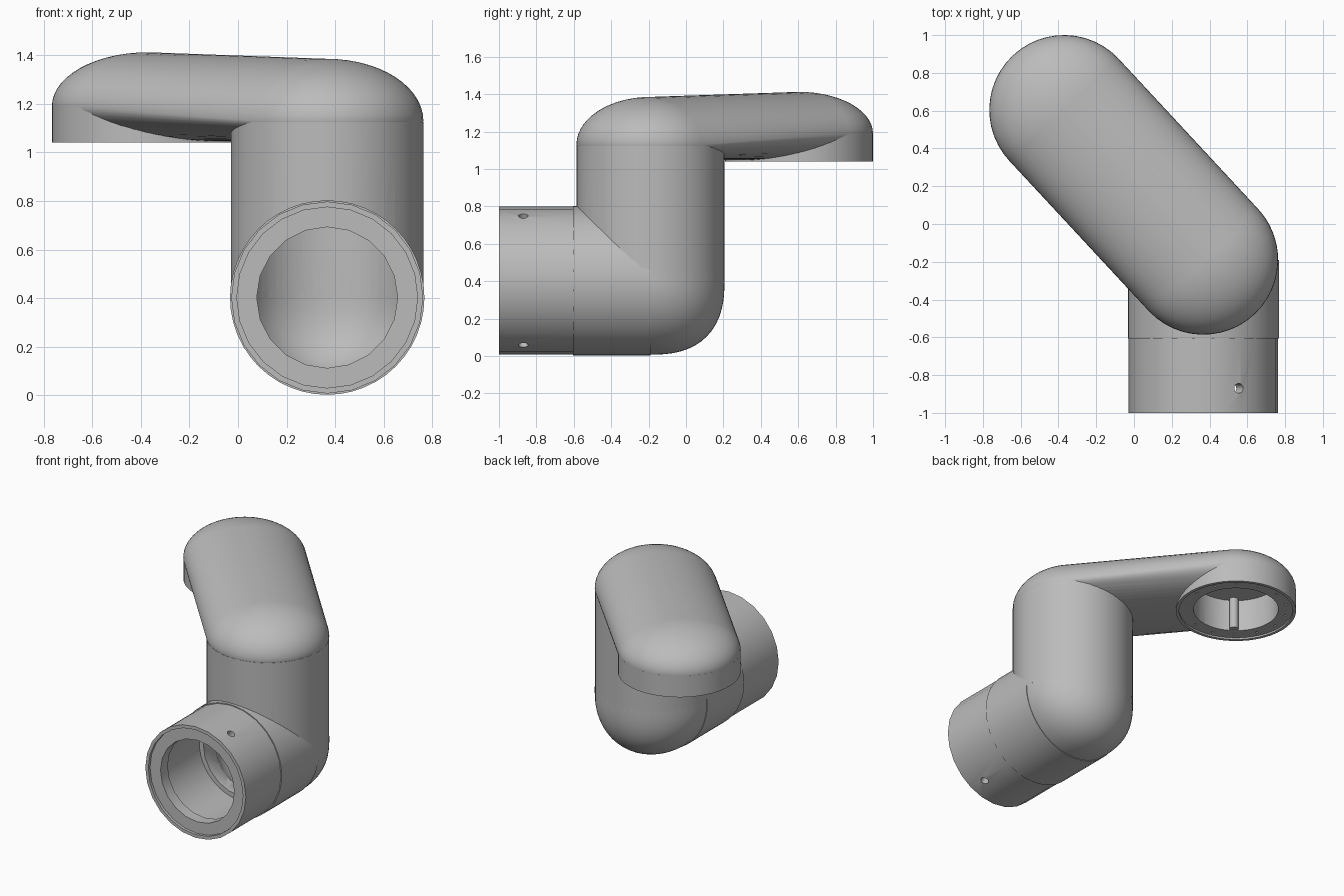
import bpy, bmesh
from math import sin, cos, pi, atan2, radians
from mathutils import Vector, Matrix

cube = bpy.data.objects.get("Cube")
if cube:
    bpy.data.objects.remove(cube)

R = 0.396                              # main tube radius
COLUMN = Vector((0.367, -0.19, 0))     # axis of the upright column
CAP = Vector((-0.37, 0.604, 0))        # axis of the joint at the arm end
TUBE_Z = 0.403                         # height of the lower tube axis

grey = bpy.data.materials.new("light_grey")
grey.use_nodes = True
colour = (0.5, 0.5, 0.5, 1)
grey.diffuse_color = colour
grey.node_tree.nodes["Principled BSDF"].inputs["Base Color"].default_value = colour


def finish(name, bm):
    bmesh.ops.recalc_face_normals(bm, faces=bm.faces)
    mesh = bpy.data.meshes.new(name)
    bm.to_mesh(mesh)
    bm.free()
    mesh.materials.append(grey)
    obj = bpy.data.objects.new(name, mesh)
    bpy.context.collection.objects.link(obj)
    return obj


def add_rod(bm, start, end, r, sides=48):
    """Closed cylinder between two points."""
    start, end = Vector(start), Vector(end)
    axis = end - start
    turn = Vector((0, 0, 1)).rotation_difference(axis).to_matrix().to_4x4()
    bmesh.ops.create_cone(bm, cap_ends=True, segments=sides, radius1=r, radius2=r,
                          depth=axis.length,
                          matrix=Matrix.Translation((start + end) / 2) @ turn)


def rod(name, start, end, r, sides=48):
    bm = bmesh.new()
    add_rod(bm, start, end, r, sides)
    return finish(name, bm)


def upright(name, axis, z0, z1, r, sides=48):
    return rod(name, axis + Vector((0, 0, z0)), axis + Vector((0, 0, z1)), r, sides)


def along_tube(name, y0, y1, r, sides=48):
    return rod(name, (COLUMN.x, y0, TUBE_Z), (COLUMN.x, y1, TUBE_Z), r, sides)


def elbow_solid(name, r, power=2.5):
    """Ball squared off in the side profile, tangent to column and tube."""
    bm = bmesh.new()
    bmesh.ops.create_uvsphere(bm, u_segments=64, v_segments=32, radius=r,
                              matrix=Matrix.Rotation(pi / 2, 4, 'Y'))
    for v in bm.verts:
        a = atan2(v.co.z, v.co.y)
        f = (abs(cos(a)) ** power + abs(sin(a)) ** power) ** (-1 / power)
        v.co = Vector((v.co.x, v.co.y * f, v.co.z * f)) + COLUMN + Vector((0, 0, TUBE_Z))
    return finish(name, bm)


def arm_solid(name):
    """Stadium outline, rounded above and below, slightly lower at the column."""
    bm = bmesh.new()
    d = CAP - COLUMN
    heading = atan2(d.y, d.x)
    half, levels, bottom = 24, 28, 1.047
    rings = []
    for k in range(levels + 1):
        t = -pi / 2 + pi * k / levels
        r = max(R * cos(t), 0.002)
        ring = []
        for centre, top, base, turn in ((CAP, 1.412, 1.19, 0), (COLUMN, 1.385, 1.13, pi)):
            z = base + sin(t) * ((top - base) if t > 0 else (base - bottom))
            for i in range(half + 1):
                a = heading + turn - pi / 2 + pi * i / half
                ring.append(bm.verts.new((centre.x + r * cos(a), centre.y + r * sin(a), z)))
        rings.append(ring)
    for low, high in zip(rings, rings[1:]):
        for i in range(len(low)):
            j = (i + 1) % len(low)
            bm.faces.new((low[i], low[j], high[j], high[i]))
    bm.faces.new(rings[0])
    bm.faces.new(rings[-1])
    return finish(name, bm)


def cut(obj, cutters):
    bpy.context.view_layer.objects.active = obj
    for c in cutters:
        m = obj.modifiers.new("cut", 'BOOLEAN')
        m.operation, m.solver, m.object = 'DIFFERENCE', 'EXACT', c
        bpy.ops.object.modifier_apply(modifier=m.name)


# Solid parts
column = upright("column", COLUMN, TUBE_Z, 1.125, R)
elbow = elbow_solid("elbow", R)
collar = along_tube("tube_collar", -0.605, COLUMN.y, 0.4)
sleeve = along_tube("tube_sleeve", -1.0, -0.6, 0.395, 24)
arm = arm_solid("arm")
cap = upright("joint_ring", CAP, 1.04, 1.19, R)

# Hollow interior of tube and column
bore = along_tube("bore_cutter", -1.1, COLUMN.y, 0.29, 20)
chamber = along_tube("chamber_cutter", -0.9, -0.5, 0.32)
rim = along_tube("rim_cutter", -1.1, -0.98, 0.372, 24)
well = upright("column_cutter", COLUMN, TUBE_Z, 1.1, 0.34)
hollow = elbow_solid("elbow_cutter", 0.34)

# Two screw holes in the sleeve, above and below
bm = bmesh.new()
for side in (1, -1):
    out = Vector((cos(radians(61.5)), 0, side * sin(radians(61.5))))
    mid = Vector((COLUMN.x, -0.87, TUBE_Z))
    add_rod(bm, mid + out * 0.25, mid + out * 0.5, 0.026, 16)
side_holes = finish("side_hole_cutter", bm)

# Joint opening, recessed face and ring of bolt holes
socket = upright("socket_cutter", CAP, 0.9, 1.28, 0.28)
recess = upright("recess_cutter", CAP, 0.9, 1.052, 0.375)
bm = bmesh.new()
for i in range(14):
    a = 2 * pi * i / 14
    p = CAP + Vector((cos(a), sin(a), 0)) * 0.335
    add_rod(bm, p + Vector((0, 0, 1.0)), p + Vector((0, 0, 1.09)), 0.009, 10)
bolt_holes = finish("bolt_hole_cutter", bm)

cut(column, (bore, well, hollow))
cut(elbow, (bore, well, hollow))
cut(collar, (bore, chamber, well, hollow))
cut(sleeve, (bore, chamber, rim, side_holes))
cut(arm, (well, socket, recess))
cut(cap, (socket, recess, bolt_holes))
for c in (bore, chamber, rim, well, hollow, side_holes, socket, recess, bolt_holes):
    bpy.data.objects.remove(c)

# Locating post inside the joint opening
a = radians(233)
post = upright("locating_post", CAP + Vector((cos(a), sin(a), 0)) * 0.265, 1.055, 1.285, 0.03, 16)

for obj in (column, elbow, collar, sleeve, arm, cap, post):
    bpy.ops.object.select_all(action='DESELECT')
    obj.select_set(True)
    bpy.context.view_layer.objects.active = obj
    bpy.ops.object.shade_smooth_by_angle(angle=radians(35))
